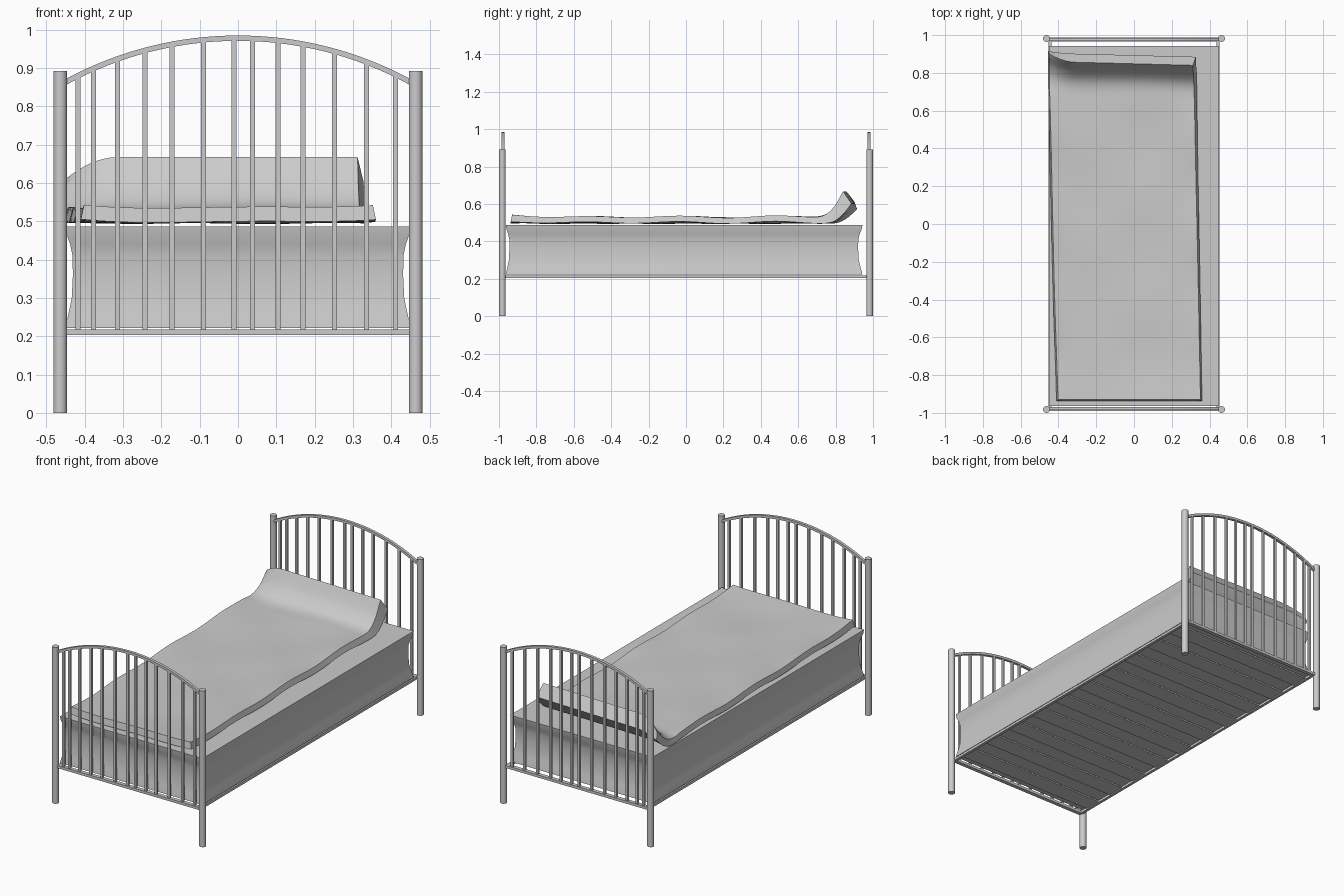
import bpy, bmesh
from math import sqrt, sin, cos, pi

if "Cube" in bpy.data.objects:
    bpy.data.objects.remove(bpy.data.objects["Cube"])


def finish(name, bm, smooth=None):
    bmesh.ops.recalc_face_normals(bm, faces=bm.faces)
    me = bpy.data.meshes.new(name)
    bm.to_mesh(me)
    bm.free()
    ob = bpy.data.objects.new(name, me)
    bpy.context.collection.objects.link(ob)
    if smooth:
        bpy.ops.object.select_all(action='DESELECT')
        ob.select_set(True)
        bpy.context.view_layer.objects.active = ob
        bpy.ops.object.shade_smooth_by_angle(angle=smooth)
    return ob


def box(name, x0, x1, y0, y1, z0, z1):
    bm = bmesh.new()
    bmesh.ops.create_cube(bm, size=1)
    for v in bm.verts:
        v.co = ((x0 + x1) / 2 + v.co.x * (x1 - x0),
                (y0 + y1) / 2 + v.co.y * (y1 - y0),
                (z0 + z1) / 2 + v.co.z * (z1 - z0))
    return finish(name, bm)


def loft(name, rings, smooth=None):
    bm = bmesh.new()
    loops = [[bm.verts.new(p) for p in r] for r in rings]
    n = len(loops[0])
    for a, b in zip(loops, loops[1:]):
        for i in range(n):
            j = (i + 1) % n
            bm.faces.new((a[i], a[j], b[j], b[i]))
    bm.faces.new(loops[0])
    bm.faces.new(loops[-1])
    return finish(name, bm, smooth)


def interp(pts, t):
    # smooth Catmull-Rom through evenly spaced points
    s = t * (len(pts) - 1)
    i = min(int(s), len(pts) - 2)
    f = s - i
    p = [pts[max(0, min(len(pts) - 1, k))] for k in (i - 1, i, i + 1, i + 2)]
    return [0.5 * (2 * b + (c - a) * f + (2 * a - 5 * b + 4 * c - d) * f * f
                   + (3 * b - a - 3 * c + d) * f ** 3) for a, b, c, d in zip(*p)]


# arch height at x
R = 0.94
def arch(x):
    return 0.978 - R + sqrt(R * R - x * x)


SPINDLES = [-0.417, -0.377, -0.314, -0.243, -0.172, -0.09, -0.01,
            0.038, 0.104, 0.17, 0.252, 0.335, 0.411]

# head and foot ends
for end, s in (("foot", -1), ("head", 1)):
    yc = 0.978 * s
    for side, sx in (("left", -1), ("right", 1)):
        bm = bmesh.new()
        bmesh.ops.create_cone(bm, cap_ends=True, segments=24, radius1=0.018,
                              radius2=0.018, depth=0.892)
        bmesh.ops.translate(bm, verts=bm.verts, vec=(0.464 * sx, 0.982 * s, 0.446))
        finish(f"{end}_post_{side}", bm, 0.7)
    rings = []
    for i in range(33):
        x = -0.455 + 0.91 * i / 32
        z = arch(x)
        nx, nz = x / R, sqrt(1 - (x / R) ** 2)
        rings.append([(x + nx * d, yc + w, z + nz * d) for d, w in
                      ((-0.007, -0.008), (-0.007, 0.008), (0.007, 0.008), (0.007, -0.008))])
    loft(f"{end}_arch_rail", rings, 0.6)
    for i, x in enumerate(SPINDLES):
        box(f"{end}_spindle_{i}", x - 0.0065, x + 0.0065, yc - 0.0065, yc + 0.0065,
            0.21, arch(x))
    box(f"{end}_bottom_rail", -0.46, 0.46, yc - 0.012, yc + 0.01, 0.203, 0.218)

# side rails and slats
for side, sx in (("left", -1), ("right", 1)):
    xs = sorted((0.437 * sx, 0.453 * sx))
    box(f"side_rail_{side}", *xs, -0.97, 0.97, 0.203, 0.217)
for i in range(10):
    y = -0.87 + 1.74 * i / 9
    box(f"slat_{i}", -0.44, 0.44, y - 0.05, y + 0.05, 0.209, 0.217)

# mattress with pinched-in sides
rings = []
for z, d in ((0.222, 0.0), (0.235, 0.002), (0.265, 0.009), (0.30, 0.016), (0.36, 0.019),
             (0.41, 0.018), (0.44, 0.012), (0.465, 0.003), (0.487, 0.0)):
    x, y0, y1 = 0.45 - d, -0.963 + d, 0.943 - d * 1.2
    rings.append([(-x, y0, z), (x, y0, z), (x, y1, z), (-x, y1, z)])
loft("mattress", rings, 0.7)

# blanket: thick wavy slab, raised at the head; (y, z) profiles
TOP = [(-0.93, 0.536), (-0.7, 0.527), (-0.4, 0.527), (-0.1, 0.527), (0.2, 0.527),
       (0.45, 0.527), (0.62, 0.529), (0.735, 0.537), (0.8, 0.585), (0.85, 0.668)]
BOTTOM = [(-0.937, 0.498), (-0.7, 0.496), (-0.4, 0.496), (-0.1, 0.496), (0.2, 0.496),
          (0.45, 0.496), (0.65, 0.497), (0.78, 0.502), (0.845, 0.54), (0.895, 0.602)]
LEFT = [(-0.41,), (-0.43,), (-0.445,), (-0.455,), (-0.455,)]
RIGHT = [(0.36,), (0.35,), (0.338,), (0.332,), (0.328,)]
NU, NV = 28, 64


def blanket_point(u, v, top):
    y, z = interp(TOP if top else BOTTOM, v)
    inset = 0.008 if top else 0.0
    x0 = interp(LEFT, v)[0] + inset
    x1 = interp(RIGHT, v)[0] - inset * (1 + v)
    x = x0 + (x1 - x0) * u
    lift = max(0, (v - 0.72) / 0.28)
    edge = abs(2 * u - 1) ** 4
    z += (1 - lift) * (0.005 * edge * (1 + cos(4 * pi * y))
                       + 0.003 * sin(9 * x + 1) * sin(11 * y))
    corner = max(0, 1 - u / 0.18) ** 2 * lift
    z -= corner * (0.055 if top else 0.03)
    y += corner * (0.04 if top else 0.01) + (0.5 - u) * 0.02 * v
    return x, y, z


bm = bmesh.new()
grids = [[[bm.verts.new(blanket_point(i / NU, j / NV, top)) for i in range(NU + 1)]
          for j in range(NV + 1)] for top in (True, False)]
for g in grids:
    for j in range(NV):
        for i in range(NU):
            bm.faces.new((g[j][i], g[j][i + 1], g[j + 1][i + 1], g[j + 1][i]))
t, b = grids
for j in range(NV):
    for i in (0, NU):
        bm.faces.new((t[j][i], t[j + 1][i], b[j + 1][i], b[j][i]))
for i in range(NU):
    for j in (0, NV):
        bm.faces.new((t[j][i], t[j][i + 1], b[j][i + 1], b[j][i]))
finish("blanket", bm, 0.7)
